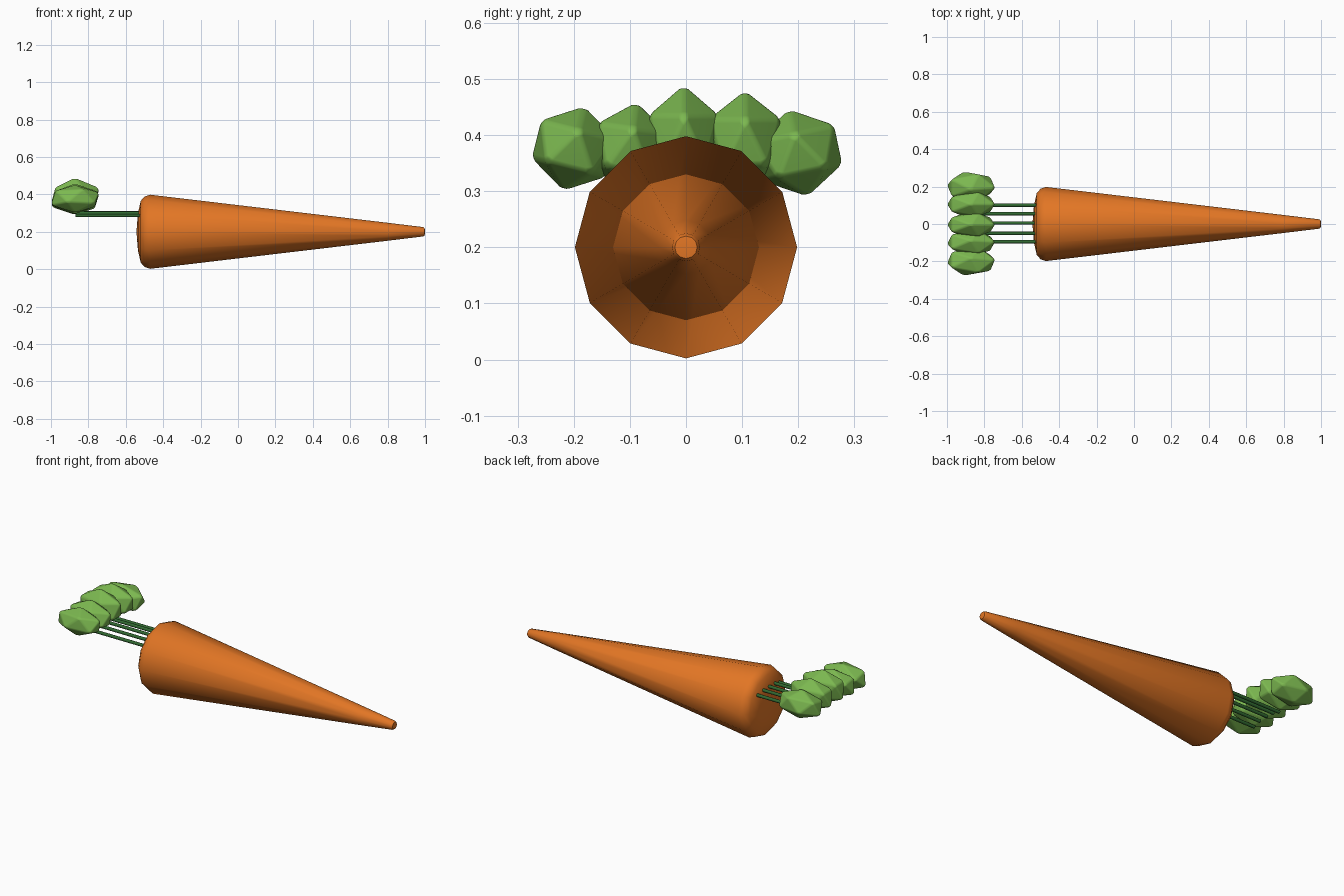
import bpy, bmesh
from math import cos, sin, pi, radians
from mathutils import Matrix

if "Cube" in bpy.data.objects:
    bpy.data.objects.remove(bpy.data.objects["Cube"], do_unlink=True)


def material(name, rgb):
    m = bpy.data.materials.new(name)
    m.use_nodes = True
    m.diffuse_color = (*rgb, 1)
    m.node_tree.nodes["Principled BSDF"].inputs["Base Color"].default_value = (*rgb, 1)
    return m


orange = material("carrot orange", (0.76, 0.18, 0.018))
leaf_green = material("leaf green", (0.20, 0.48, 0.08))
stem_green = material("stem green", (0.03, 0.14, 0.03))


def finish(bm, name, mat, angle):
    bmesh.ops.recalc_face_normals(bm, faces=bm.faces)
    mesh = bpy.data.meshes.new(name)
    bm.to_mesh(mesh)
    bm.free()
    mesh.materials.append(mat)
    ob = bpy.data.objects.new(name, mesh)
    bpy.context.collection.objects.link(ob)
    bpy.ops.object.select_all(action="DESELECT")
    ob.select_set(True)
    bpy.context.view_layer.objects.active = ob
    bpy.ops.object.shade_smooth_by_angle(angle=radians(angle))
    return ob


# Root: a twelve-sided profile swept around the x axis, closed at both ends
SIDES = 12
profile = [(-0.535, 0.10), (-0.52, 0.165), (-0.50, 0.188), (-0.47, 0.198),
           (0.80, 0.048), (0.99, 0.025), (0.998, 0.020)]
bm = bmesh.new()
rings = [[bm.verts.new((x, r * cos(2 * pi * i / SIDES), 0.2 + r * sin(2 * pi * i / SIDES)))
          for i in range(SIDES)] for x, r in profile]
for a, b in zip(rings, rings[1:]):
    for i in range(SIDES):
        j = (i + 1) % SIDES
        bm.faces.new((a[i], a[j], b[j], b[i]))
for ring, x in ((rings[0], -0.543), (rings[-1], 1.0)):
    tip = bm.verts.new((x, 0, 0.2))
    for i in range(SIDES):
        bm.faces.new((ring[i], ring[(i + 1) % SIDES], tip))
finish(bm, "carrot_root", orange, 35)

# Stems: thin rods from the shoulder of the root into the leaves
for n, (y, z) in enumerate([(-0.095, 0.287), (-0.05, 0.30), (0.005, 0.303),
                            (0.055, 0.30), (0.10, 0.287)]):
    bm = bmesh.new()
    bmesh.ops.create_cone(bm, cap_ends=True, segments=12, radius1=0.009, radius2=0.009,
                          depth=0.36, matrix=Matrix.Translation((-0.69, y, z))
                          @ Matrix.Rotation(pi / 2, 4, "Y"))
    finish(bm, f"stem_{n + 1}", stem_green, 40)

# Leaves: faceted clumps with softened edges (y, z, half width, half height, tilt)
leaves = [(-0.20, 0.376, 0.082, 0.078, -14),
          (-0.10, 0.376, 0.074, 0.084, -8),
          (-0.004, 0.392, 0.074, 0.098, 0),
          (0.105, 0.388, 0.076, 0.092, 0),
          (0.20, 0.368, 0.087, 0.080, 12)]
for n, (y, z, half_w, half_h, tilt) in enumerate(leaves):
    bm = bmesh.new()
    bmesh.ops.create_icosphere(bm, subdivisions=1, radius=1)
    bmesh.ops.transform(bm, verts=bm.verts, matrix=Matrix.Translation((-0.871, y, z))
                        @ Matrix.Rotation(radians(tilt), 4, "X")
                        @ Matrix.Diagonal((0.145, half_w, half_h, 1)))
    bmesh.ops.bevel(bm, geom=bm.edges[:], offset=0.008, segments=3, profile=0.5,
                    affect="EDGES", clamp_overlap=True)
    ob = finish(bm, f"leaf_{n + 1}", leaf_green, 60)
    ob.modifiers.new("soft_edges", "WEIGHTED_NORMAL").keep_sharp = True
